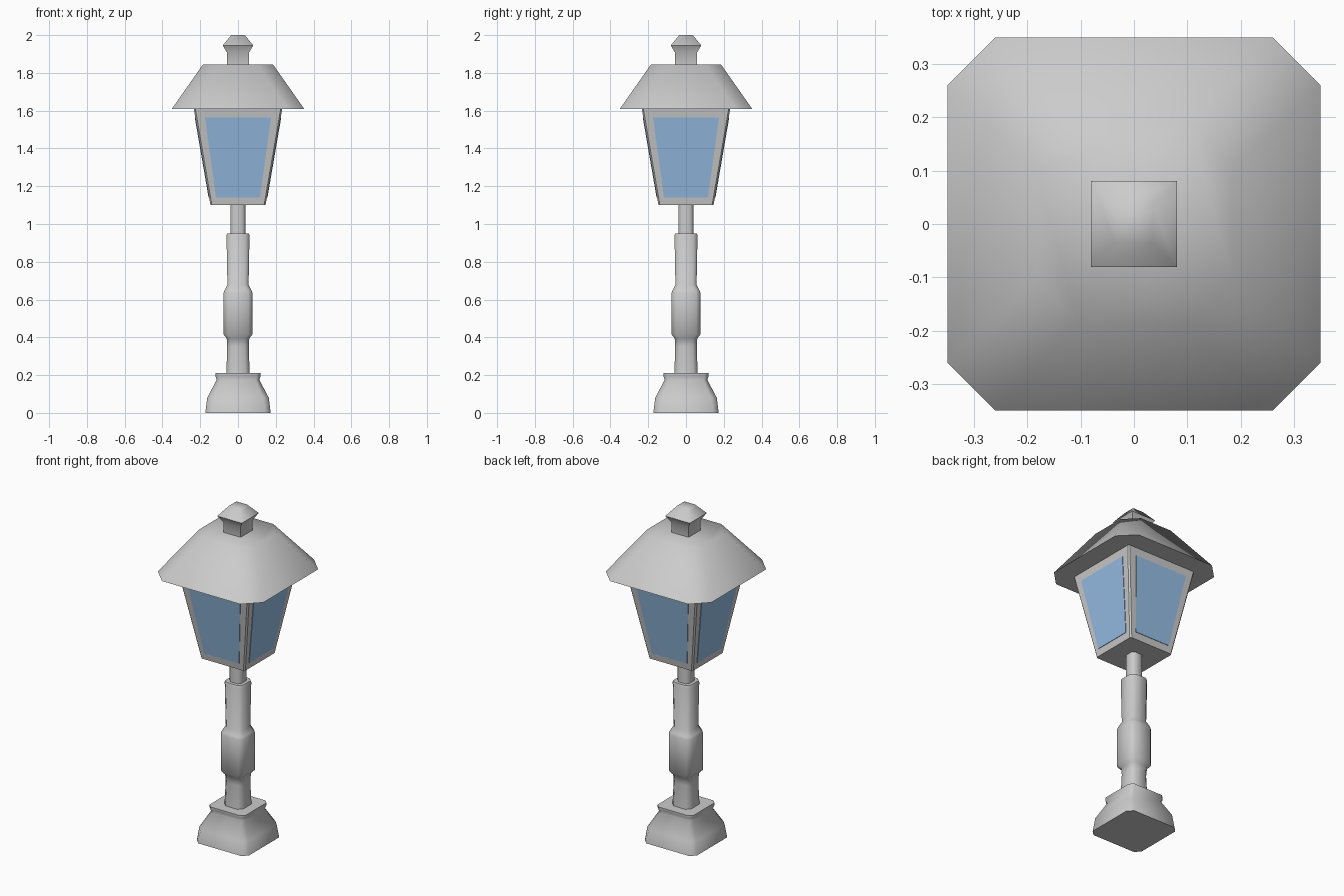
import bpy
import bmesh
import math
from mathutils import Matrix, Vector

# Remove the default cube
if "Cube" in bpy.data.objects:
    bpy.data.objects.remove(bpy.data.objects["Cube"], do_unlink=True)


def make_material(name, colour):
    mat = bpy.data.materials.new(name)
    mat.use_nodes = True
    mat.diffuse_color = colour
    mat.node_tree.nodes["Principled BSDF"].inputs["Base Color"].default_value = colour
    return mat


grey = make_material("light grey", (0.6, 0.6, 0.6, 1))
blue = make_material("glass blue", (0.31, 0.52, 0.79, 1))


def finish(name, bm, mat, angle):
    bmesh.ops.recalc_face_normals(bm, faces=bm.faces)
    mesh = bpy.data.meshes.new(name)
    bm.to_mesh(mesh)
    bm.free()
    mesh.materials.append(mat)
    obj = bpy.data.objects.new(name, mesh)
    bpy.context.collection.objects.link(obj)
    bpy.ops.object.select_all(action="DESELECT")
    obj.select_set(True)
    bpy.context.view_layer.objects.active = obj
    if angle:
        bpy.ops.object.shade_smooth_by_angle(angle=math.radians(angle))
    return obj


def square_ring(half, cut):
    """Corners of a square, clipped when cut is above zero."""
    ring = []
    for quarter in range(4):
        turn = Matrix.Rotation(quarter * math.pi / 2, 3, "Z")
        corner = [(half, half - cut), (half - cut, half)] if cut else [(half, half)]
        ring += [turn @ Vector((x, y, 0)) for x, y in corner]
    return ring


def square_loft(name, sections, angle, mat=grey):
    """Stack square sections given as (height, half width, corner cut)."""
    bm = bmesh.new()
    rings = []
    for z, half, cut in sections:
        rings.append([bm.verts.new((p.x, p.y, z)) for p in square_ring(half, cut)])
    for low, high in zip(rings, rings[1:]):
        n = len(low)
        for i in range(n):
            j = (i + 1) % n
            bm.faces.new((low[i], low[j], high[j], high[i]))
    bm.faces.new(rings[0][::-1])
    bm.faces.new(rings[-1])
    return finish(name, bm, mat, angle)


# Flared foot with a small lip
square_loft("base", [(0, 0.173, 0.03), (0.08, 0.163, 0.03), (0.175, 0.113, 0.022),
                     (0.195, 0.12, 0.022), (0.21, 0.12, 0.022)], 50)

# Post with a thicker collar in the middle
square_loft("post", [(0.2, 0.062, 0.022), (0.35, 0.057, 0.022), (0.395, 0.06, 0.022),
                     (0.415, 0.076, 0.022), (0.635, 0.076, 0.022), (0.65, 0.071, 0.022),
                     (0.68, 0.056, 0.02), (0.94, 0.061, 0.022), (0.95, 0.058, 0.022)], 50)
square_loft("upper_post", [(0.94, 0.039, 0.016), (1.11, 0.039, 0.016)], 50)

# Tapered lantern body
BOTTOM, TOP = 1.1, 1.61
LOW_HALF, HIGH_HALF = 0.146, 0.234
square_loft("lantern_frame", [(BOTTOM, LOW_HALF, 0.008), (TOP, HIGH_HALF, 0.008)], 0)


def wall_distance(z):
    return LOW_HALF + (HIGH_HALF - LOW_HALF) * (z - BOTTOM) / (TOP - BOTTOM)


# Thin glass plate on each side of the lantern
for side, quarter in (("front", 0), ("left", 1), ("back", 2), ("right", 3)):
    bm = bmesh.new()
    layers = []
    for offset in (-0.003, 0.003):
        corners = ((-0.116, 1.14), (0.116, 1.14), (0.175, 1.565), (-0.175, 1.565))
        layers.append([bm.verts.new((x, -wall_distance(z) - offset, z)) for x, z in corners])
    inner, outer = layers
    bm.faces.new(inner[::-1])
    bm.faces.new(outer)
    for i in range(4):
        j = (i + 1) % 4
        bm.faces.new((inner[i], inner[j], outer[j], outer[i]))
    bm.transform(Matrix.Rotation(quarter * math.pi / 2, 4, "Z"))
    finish(side + "_glass", bm, blue, 0)

# Clipped pyramid roof
square_loft("roof", [(1.61, 0.35, 0.09), (1.845, 0.185, 0.08)], 60)

# Square finial on top
square_loft("finial", [(1.83, 0.057, 0), (1.905, 0.057, 0), (1.945, 0.081, 0),
                       (2.0, 0.036, 0)], 70)
